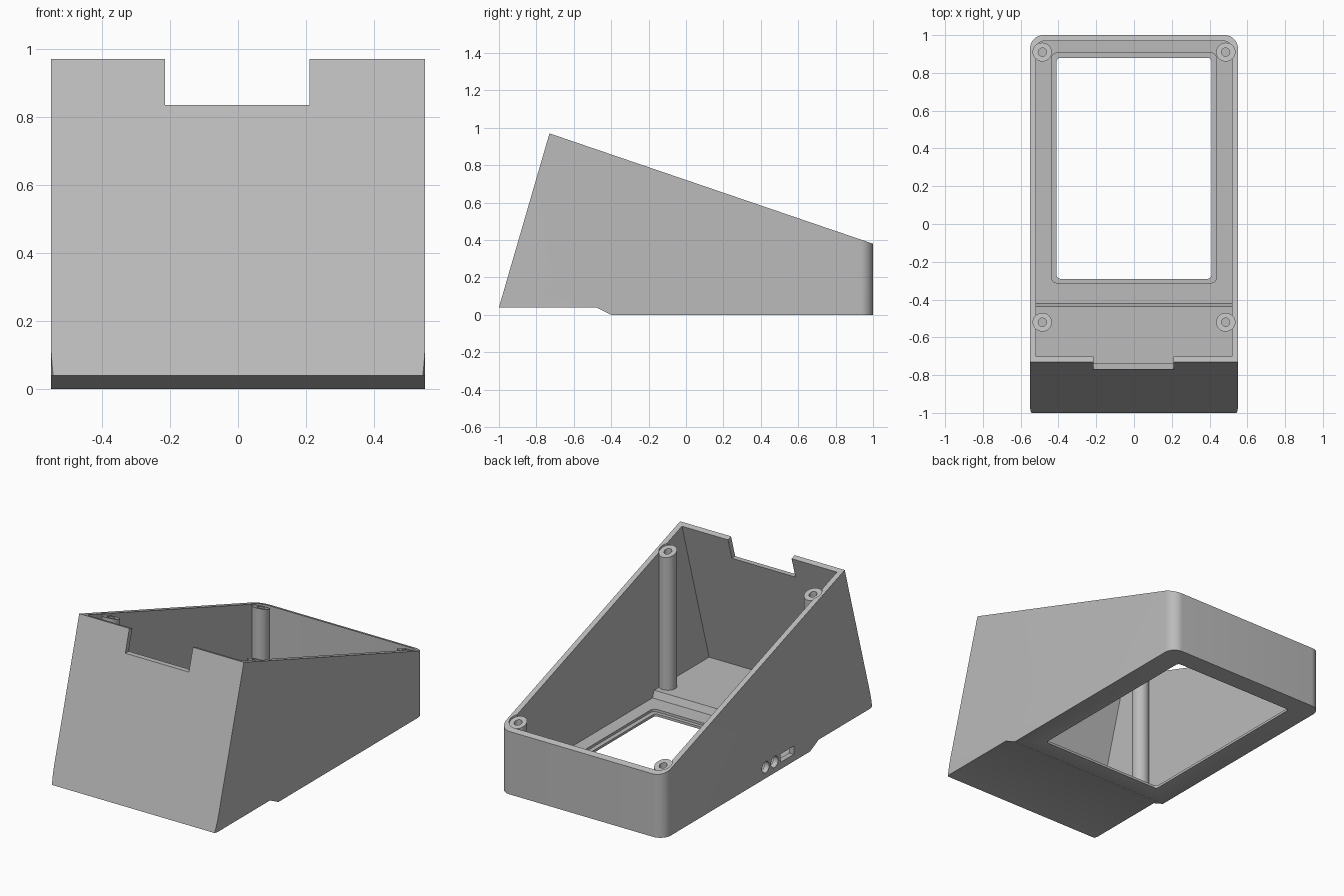
import bpy, bmesh, math
from mathutils import Vector

cube = bpy.data.objects.get("Cube")
if cube:
    bpy.data.objects.remove(cube, do_unlink=True)

grey = bpy.data.materials.new("light grey plastic")
grey.use_nodes = True
COLOR = (0.5, 0.5, 0.5, 1)
grey.diffuse_color = COLOR
grey.node_tree.nodes["Principled BSDF"].inputs["Base Color"].default_value = COLOR


def rim(y):
    """Height of the sloping top edge."""
    return 0.97 - (y + 0.73) * 0.59 / 1.73


def prism(name, bottom, top):
    """Closed solid between two matching loops of points."""
    bm = bmesh.new()
    a = [bm.verts.new(p) for p in bottom]
    b = [bm.verts.new(p) for p in top]
    bm.faces.new(a)
    bm.faces.new(b)
    for i in range(len(a)):
        j = (i + 1) % len(a)
        bm.faces.new((a[i], a[j], b[j], b[i]))
    bmesh.ops.recalc_face_normals(bm, faces=bm.faces)
    mesh = bpy.data.meshes.new(name)
    bm.to_mesh(mesh)
    bm.free()
    obj = bpy.data.objects.new(name, mesh)
    bpy.context.collection.objects.link(obj)
    mesh.materials.append(grey)
    return obj


def rounded_plate(name, w, y0, y1, r, z0, z1, steps=10):
    pts = []
    corners = ((w - r, y1 - r), (r - w, y1 - r), (r - w, y0 + r), (w - r, y0 + r))
    for k, (cx, cy) in enumerate(corners):
        for i in range(steps + 1):
            t = math.pi / 2 * (k + i / steps)
            pts.append((cx + r * math.cos(t), cy + r * math.sin(t)))
    return prism(name, [(x, y, z0) for x, y in pts], [(x, y, z1) for x, y in pts])


def side_prism(name, profile, x0, x1):
    return prism(name, [(x0, y, z) for y, z in profile], [(x1, y, z) for y, z in profile])


def post(name, x, y, r, low, high, n=32):
    """Upright cylinder whose ends follow height functions of y."""
    pts = [(x + r * math.cos(math.tau * i / n), y + r * math.sin(math.tau * i / n)) for i in range(n)]
    return prism(name, [(px, py, low(py)) for px, py in pts], [(px, py, high(py)) for px, py in pts])


def box(name, lo, hi):
    ring = [(lo[0], lo[1]), (hi[0], lo[1]), (hi[0], hi[1]), (lo[0], hi[1])]
    return prism(name, [(*p, lo[2]) for p in ring], [(*p, hi[2]) for p in ring])


def combine(target, other, operation):
    other.hide_render = True
    mod = target.modifiers.new(operation, "BOOLEAN")
    mod.operation = operation
    mod.solver = "EXACT"
    mod.object = other
    bpy.context.view_layer.objects.active = target
    bpy.ops.object.modifier_apply(modifier=mod.name)
    bpy.data.objects.remove(other, do_unlink=True)


# Outer wedge with rounded upright corners
case = rounded_plate("enclosure", 0.55, -1.04, 1.0, 0.07, -0.1, 1.2)
outer = [(-1, 0.04), (-0.73, 0.97), (1.2, rim(1.2)), (1.2, 0), (-0.4, 0), (-0.48, 0.04)]
combine(case, side_prism("outer_wedge", outer, -0.8, 0.8), "INTERSECT")

# Hollow interior with a stepped floor, open at the top
hollow = rounded_plate("hollow", 0.518, -1.1, 0.968, 0.04, -0.1, 1.5)
inner = [(-0.96, 0.07), (-0.573, 1.4), (1.2, 1.4), (1.2, 0.03), (-0.42, 0.03), (-0.437, 0.07)]
combine(hollow, side_prism("inner_wedge", inner, -0.8, 0.8), "INTERSECT")
combine(case, hollow, "DIFFERENCE")

# Screw posts in the four corners, each with a blind hole
for side in (-1, 1):
    for y in (-0.52, 0.91):
        x = side * 0.485
        seat = lambda v: rim(v) - 0.012
        combine(case, post("post", x, y, 0.05, lambda v: 0.02 if y > 0 else 0.055, seat), "UNION")
        combine(case, post("seat_cut", x, y, 0.0495, seat, lambda v: 1.3), "DIFFERENCE")
        combine(case, post("screw_hole", x, y, 0.022, lambda v: rim(y) - 0.18, lambda v: 1.3), "DIFFERENCE")

# Display window with a recessed ledge
combine(case, rounded_plate("window", 0.41, -0.29, 0.88, 0.02, -0.1, 0.1), "DIFFERENCE")
combine(case, rounded_plate("ledge", 0.437, -0.312, 0.905, 0.03, 0.015, 0.1), "DIFFERENCE")

# Notch in the front wall
combine(case, box("notch", (-0.215, -1.1, 0.835), (0.21, -0.6, 1.2)), "DIFFERENCE")

# Connector slot and two round ports in the right wall
combine(case, box("slot", (-0.7, -0.245, 0.042), (-0.5, -0.115, 0.092)), "DIFFERENCE")
for y in (-0.06, 0.025):
    ring = [(y + 0.034 * math.cos(math.tau * i / 24), 0.067 + 0.034 * math.sin(math.tau * i / 24)) for i in range(24)]
    combine(case, side_prism("port", ring, -0.7, -0.5), "DIFFERENCE")

# Smooth rounded areas, crisp edges
bpy.ops.object.select_all(action="DESELECT")
case.select_set(True)
bpy.context.view_layer.objects.active = case
bpy.ops.object.shade_smooth_by_angle(angle=math.radians(30))
